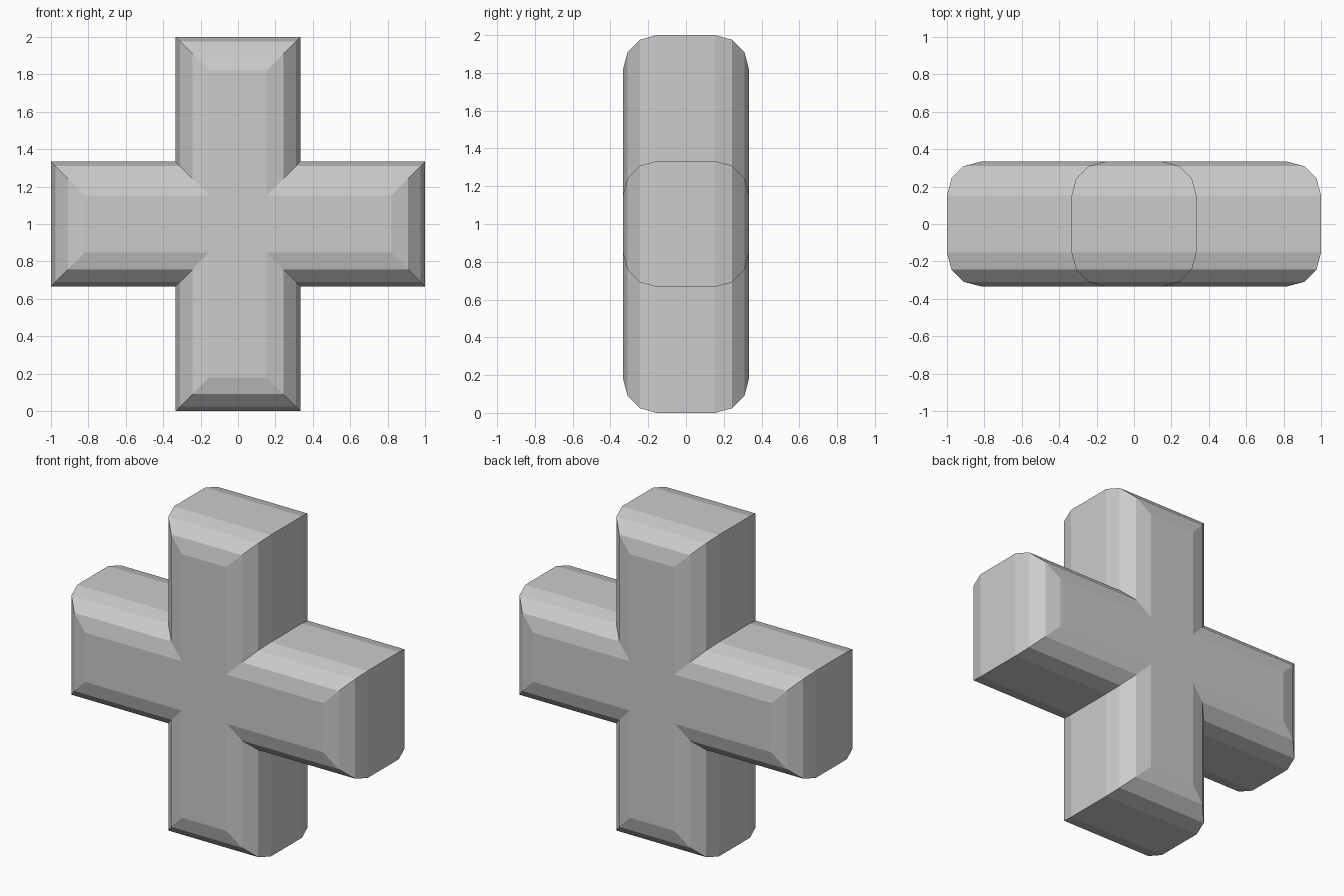
import bpy, bmesh, math

if "Cube" in bpy.data.objects:
    bpy.data.objects.remove(bpy.data.objects["Cube"])

W, L, R, STEPS = 1 / 3, 1.0, 0.18, 3   # arm half width, arm length, bevel radius, bevel steps


def plus_outline(inset):
    """Twelve-corner plus outline, inset evenly on all sides."""
    w, l = W - inset, L - inset
    arm = [(w, w), (w, l), (-w, l)]     # inner corner, then the arm's two end corners
    pts = []
    for k in range(4):
        c, s = round(math.cos(k * math.pi / 2)), round(math.sin(k * math.pi / 2))
        pts += [(x * c - z * s, x * s + z * c) for x, z in arm]
    return pts


# Rounded edge profile from front to back: (inset, y)
half = []
for i in range(STEPS + 1):
    a = math.pi / 2 * i / STEPS
    half.append((R * (1 - math.cos(a)), W - R + R * math.sin(a)))
profile = [(d, -y) for d, y in reversed(half)] + half

# Plus body: stacked outline rings with flat caps
bm = bmesh.new()
rings = [[bm.verts.new((x, y, z + 1)) for x, z in plus_outline(d)] for d, y in profile]
for r0, r1 in zip(rings, rings[1:]):
    for i in range(12):
        j = (i + 1) % 12
        bm.faces.new((r0[i], r0[j], r1[j], r1[i]))

# Caps: central square and four arms
for ring in (rings[0], rings[-1]):
    bm.faces.new([ring[i] for i in (0, 3, 6, 9)])
    for k in range(0, 12, 3):
        bm.faces.new([ring[k], ring[k + 1], ring[k + 2], ring[(k + 3) % 12]])

bmesh.ops.recalc_face_normals(bm, faces=bm.faces)
mesh = bpy.data.meshes.new("plus_block")
bm.to_mesh(mesh)
bm.free()
bpy.context.collection.objects.link(bpy.data.objects.new("plus_block", mesh))
